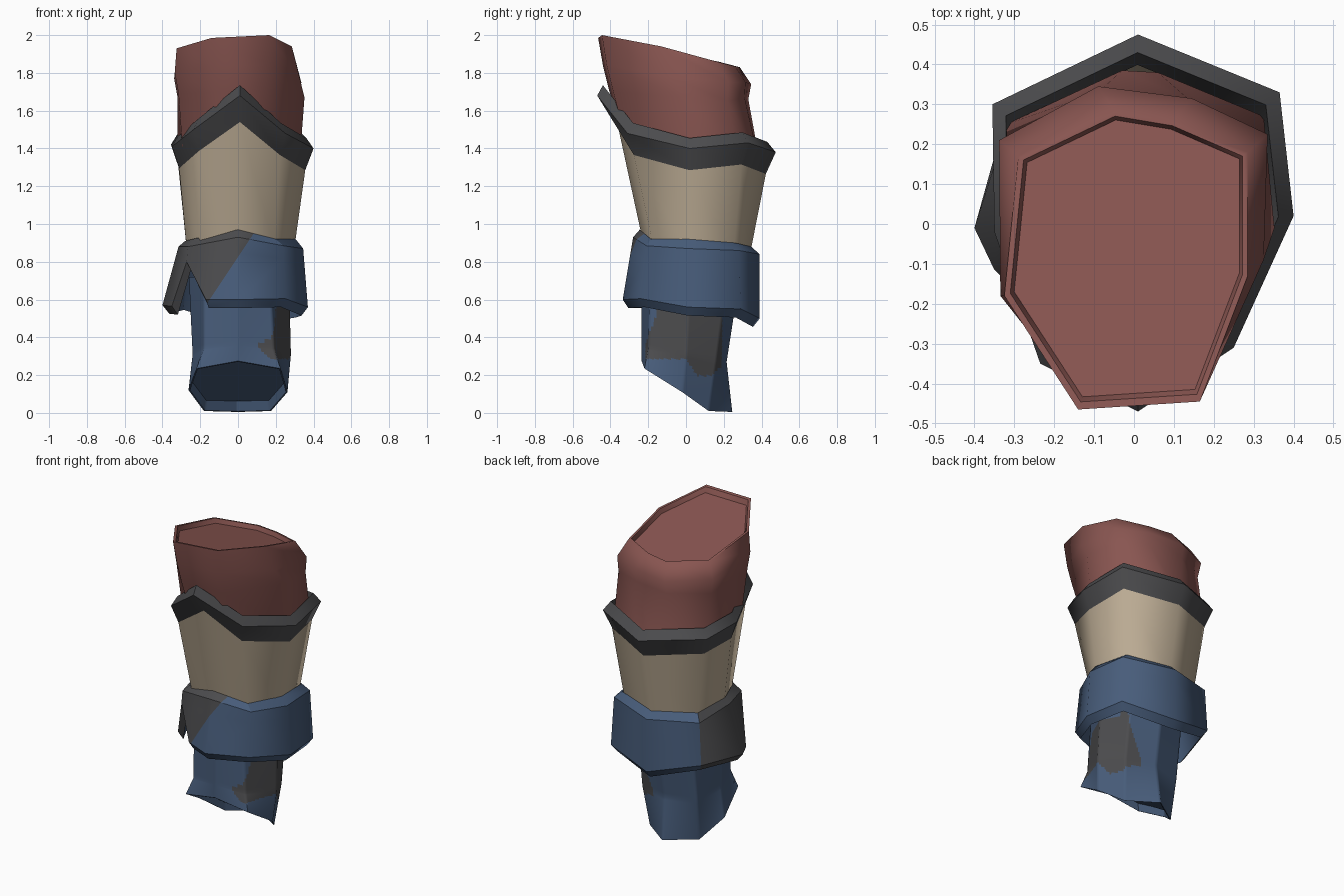
import bpy, bmesh, math
from mathutils import Vector

if "Cube" in bpy.data.objects:
    bpy.data.objects.remove(bpy.data.objects["Cube"])


def material(name, rgb):
    m = bpy.data.materials.new(name)
    m.diffuse_color = (*rgb, 1)
    m.use_nodes = True
    m.node_tree.nodes["Principled BSDF"].inputs["Base Color"].default_value = m.diffuse_color
    return m


RED = material("dull red cloth", (0.25, 0.092, 0.082))
CREAM = material("cream wrap", (0.50, 0.41, 0.295))
BLUE = material("slate blue", (0.064, 0.108, 0.195))
GRAY = material("dark gray", (0.072, 0.072, 0.076))


def grow(ring, s, dz):
    """Scale a ring sideways about the axis and shift it in height."""
    return [(x * s, y * s, z + dz) for x, y, z in ring]


def blend(a, b, t):
    return [tuple(Vector(p).lerp(Vector(q), t)) for p, q in zip(a, b)]


def loft(rows, closed=True):
    """Join rows (top to bottom) of points, given counterclockwise from above."""
    bm = bmesh.new()
    vs = [[bm.verts.new(p) for p in r] for r in rows]
    n = len(rows[0])
    for a, b in zip(vs, vs[1:]):
        for i in range(n if closed else n - 1):
            j = (i + 1) % n
            bm.faces.new((a[i], b[i], b[j], a[j]))
    return bm, vs


def recessed_cap(bm, ring, inset, depth, flip):
    """Fill the end of a tube with a rim and a sunken face."""
    c = sum((v.co for v in ring), Vector()) / len(ring)
    edge = [bm.verts.new(v.co.lerp(c, inset)) for v in ring]
    floor = [bm.verts.new(v.co.lerp(c, inset + 0.03) + Vector((0, 0, depth))) for v in ring]
    n = len(ring)
    for a, b in ((ring, edge), (edge, floor)):
        for i in range(n):
            j = (i + 1) % n
            f = (a[i], a[j], b[j], b[i])
            bm.faces.new(f[::-1] if flip else f)
    bm.faces.new(floor[::-1] if flip else floor)


def finish(name, bm, mats, rule=None, angle=25):
    """Smooth round the limb; keep the hoop-wise creases sharp."""
    bm.normal_update()
    for f in bm.faces:
        f.smooth = True
        f.material_index = rule(f) if rule else 0
    for e in bm.edges:
        d = e.verts[1].co - e.verts[0].co
        steep = abs(d.z) > 0.6 * d.length
        limit = math.radians(70 if steep else angle)
        e.smooth = not (len(e.link_faces) == 2 and e.calc_face_angle() > limit)
    me = bpy.data.meshes.new(name)
    bm.to_mesh(me)
    bm.free()
    ob = bpy.data.objects.new(name, me)
    bpy.context.collection.objects.link(ob)
    for m in mats:
        me.materials.append(m)


# Upper band: outer ridge, with bevel above, slope below and an inner wall
ridge = [(0.01, -0.47, 1.68), (0.25, -0.31, 1.48), (0.40, 0.02, 1.40), (0.365, 0.33, 1.43),
         (0.01, 0.475, 1.38), (-0.355, 0.30, 1.42), (-0.35, -0.02, 1.41), (-0.235, -0.35, 1.50)]
lower = grow(ridge, 0.89, -0.115)
lower[0] = (0.01, -0.365, 1.54)
upper = grow(ridge, 0.905, 0.055)
upper[0] = (0.01, -0.44, 1.735)
bm, _ = loft([grow(ridge, 0.84, -0.08), upper, ridge, lower])
finish("upper_band", bm, [GRAY])

# Tapered wrap between band and cuff
waist = [(0.01, -0.22, 0.87), (0.19, -0.17, 0.87), (0.295, 0.01, 0.85), (0.26, 0.25, 0.83),
         (0.01, 0.335, 0.82), (-0.25, 0.24, 0.83), (-0.27, 0.0, 0.85), (-0.20, -0.18, 0.87)]
bm, _ = loft([lower, waist])
finish("forearm_wrap", bm, [CREAM])

# Red sleeve with a slanted, sunken top
rim = [(-0.14, -0.465, 1.985), (0.165, -0.445, 2.0), (0.285, -0.13, 1.94), (0.285, 0.18, 1.855),
       (0.10, 0.26, 1.835), (-0.05, 0.285, 1.83), (-0.29, 0.17, 1.86), (-0.325, -0.18, 1.93)]
bulge = [(-0.13, -0.44, 1.84), (0.16, -0.42, 1.84), (0.325, -0.09, 1.78), (0.335, 0.225, 1.75),
         (0.145, 0.315, 1.75), (-0.09, 0.345, 1.74), (-0.338, 0.21, 1.77), (-0.335, -0.18, 1.80)]
fold = [(-0.12, -0.405, 1.70), (0.15, -0.385, 1.70), (0.352, -0.01, 1.67), (0.33, 0.22, 1.65),
        (0.14, 0.31, 1.67), (-0.09, 0.33, 1.66), (-0.32, 0.20, 1.67), (-0.315, -0.18, 1.69)]
hem = [(-0.11, -0.35, 1.53), (0.13, -0.34, 1.53), (0.33, 0.0, 1.38), (0.325, 0.27, 1.39),
       (0.06, 0.38, 1.36), (-0.03, 0.385, 1.36), (-0.32, 0.25, 1.38), (-0.295, -0.15, 1.41)]
bm, vs = loft([rim, bulge, fold, hem])
recessed_cap(bm, vs[0], 0.045, -0.03, False)
finish("red_sleeve", bm, [RED], angle=45)

# Split cuff: an open strip whose two ends meet at the top and part below
top = [(-0.22, -0.17, 0.925), (0.0, -0.245, 0.97), (0.20, -0.185, 0.92), (0.305, 0.01, 0.92),
       (0.275, 0.26, 0.90), (0.01, 0.345, 0.88), (-0.26, 0.25, 0.90), (-0.28, 0.0, 0.91),
       (-0.22, -0.17, 0.925)]
shoulder = [(-0.265, -0.19, 0.88), (0.0, -0.28, 0.93), (0.24, -0.21, 0.885), (0.345, 0.01, 0.87),
            (0.32, 0.28, 0.86), (0.01, 0.39, 0.84), (-0.30, 0.29, 0.86), (-0.315, 0.0, 0.88),
            (-0.265, -0.19, 0.88)]
brim = [(-0.17, -0.26, 0.60), (0.0, -0.335, 0.60), (0.25, -0.24, 0.605), (0.37, 0.01, 0.56),
        (0.335, 0.29, 0.55), (0.01, 0.39, 0.50), (-0.315, 0.295, 0.59), (-0.40, -0.01, 0.57),
        (-0.35, -0.115, 0.565)]
notch = blend(shoulder, brim, 0.25)
notch[0] = notch[-1] = (-0.272, -0.19, 0.80)
lip = grow(brim, 0.91, -0.045)
bm, vs = loft([top, shoulder, notch, brim, lip, grow(notch, 0.87, 0)], closed=False)
for k in (0, -1):  # thickness at the split
    f = [r[k] for r in vs[2:]]
    bm.faces.new(f if k else f[::-1])
bmesh.ops.remove_doubles(bm, verts=bm.verts[:], dist=0.0005)
# Cut the slanted colour border across the front
front = [f for f in bm.faces if f.calc_center_median().y < -0.08]
geom = list({e for f in front for e in f.edges} | {v for f in front for v in f.verts}) + front
bmesh.ops.bisect_plane(bm, geom=geom, plane_co=(0.07, 0, 0.93), plane_no=(0.36, 0, -0.24))


def cuff_colour(f):
    c, n = f.calc_center_median(), f.normal
    if n.x * c.x + n.y * (c.y - 0.03) < 0:  # lining
        return 0
    if c.y < -0.08:
        return int((c.x - 0.07) * 0.36 - (c.z - 0.93) * 0.24 < 0)
    return int(c.x < -0.2)


finish("split_cuff", bm, [BLUE, GRAY], cuff_colour, 20)

# Lower arm with a slanted, hollow end and a gray patch on its right side
wrist = [(0.0, -0.235, 0.275), (0.225, -0.22, 0.235), (0.262, -0.02, 0.11), (0.175, 0.12, 0.01),
         (0.0, 0.245, 0.005), (-0.18, 0.12, 0.01), (-0.262, -0.02, 0.12), (-0.22, -0.22, 0.235)]
ankle = [(0.0, -0.235, 0.36), (0.19, -0.20, 0.34), (0.28, 0.0, 0.31), (0.20, 0.16, 0.27),
         (0.01, 0.215, 0.27), (-0.19, 0.16, 0.27), (-0.24, -0.02, 0.31), (-0.18, -0.20, 0.34)]
neck = [(0.0, -0.235, 0.72), (0.17, -0.19, 0.72), (0.27, 0.02, 0.72), (0.20, 0.22, 0.72),
        (0.01, 0.285, 0.72), (-0.19, 0.22, 0.72), (-0.26, 0.0, 0.72), (-0.18, -0.19, 0.72)]
bm, vs = loft([neck, ankle, wrist])
bmesh.ops.subdivide_edges(bm, edges=bm.edges[:], cuts=15, use_grid_fill=True)
ends = [e for e in bm.edges if e.is_boundary and e.verts[0].co.z < 0.4]
end_verts = {v for e in ends for v in e.verts}
ring = sorted(end_verts, key=lambda v: math.atan2(v.co.y, v.co.x))
recessed_cap(bm, ring, 0.03, 0.05, True)


def patch(f):
    c = f.calc_center_median()
    base = 0.285 - 0.09 * min(max((c.y - 0.0) / 0.06, 0), 1)
    base += 0.9 * max(c.y - 0.13, 0)
    start = -0.215 + 0.35 * max(c.z - 0.36, 0)
    return int(c.x > 0.10 and start < c.y < 0.19 and base < c.z < 0.57)


finish("lower_arm", bm, [BLUE, GRAY], patch, 40)
